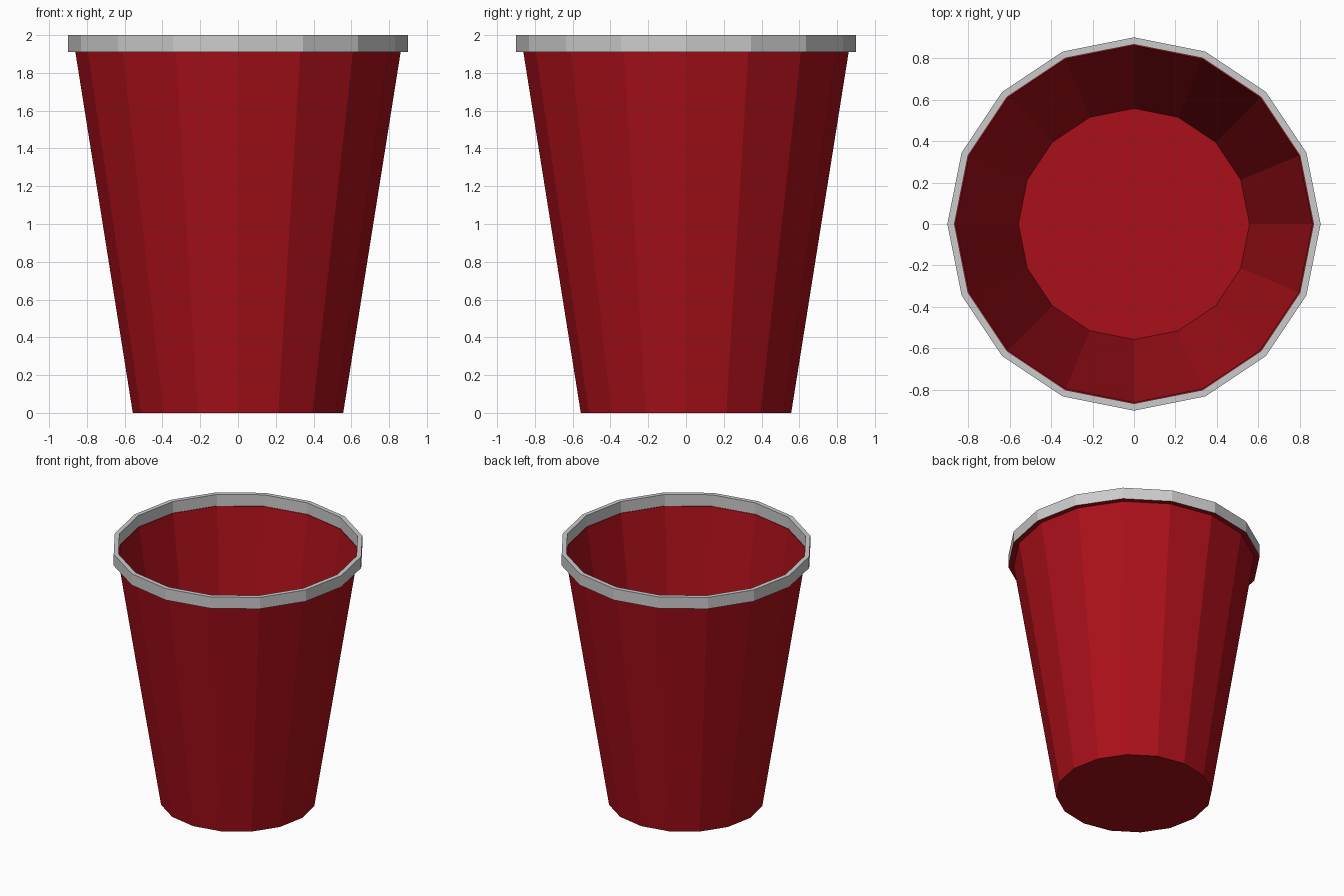
import bpy, bmesh
from math import cos, sin, pi

if "Cube" in bpy.data.objects:
    bpy.data.objects.remove(bpy.data.objects["Cube"])

SIDES = 16


def lathe(name, profile, closed=False, cap=False, color=None):
    """Revolve (radius, z) points into a flat-shaded 16-sided part."""
    bm = bmesh.new()
    rings = [[bm.verts.new((r * cos(2 * pi * i / SIDES), r * sin(2 * pi * i / SIDES), z))
              for i in range(SIDES)] for r, z in profile]
    pairs = list(zip(rings, rings[1:]))
    if closed:
        pairs.append((rings[-1], rings[0]))
    for a, b in pairs:
        for i in range(SIDES):
            j = (i + 1) % SIDES
            bm.faces.new((a[i], a[j], b[j], b[i]))
    if cap:
        bm.faces.new(rings[0][::-1])
    bmesh.ops.recalc_face_normals(bm, faces=bm.faces)
    mesh = bpy.data.meshes.new(name)
    bm.to_mesh(mesh)
    bm.free()
    obj = bpy.data.objects.new(name, mesh)
    bpy.context.collection.objects.link(obj)
    if color:
        mat = bpy.data.materials.new(name + "_red")
        mat.diffuse_color = color
        mat.use_nodes = True
        mat.node_tree.nodes["Principled BSDF"].inputs["Base Color"].default_value = mat.diffuse_color
        mesh.materials.append(mat)
    return obj


# Tapered thin-walled cup with floor and the red ledge under the rim
lathe("cup_body", [(0.557, 0), (0.861, 1.91), (0.90, 1.91)], cap=True,
      color=(0.40, 0.005, 0.01, 1))

# Grey rim band: outer wall, flat top, inner wall
lathe("cup_rim", [(0.90, 1.91), (0.90, 2.0), (0.866, 2.0), (0.866, 1.91)])
